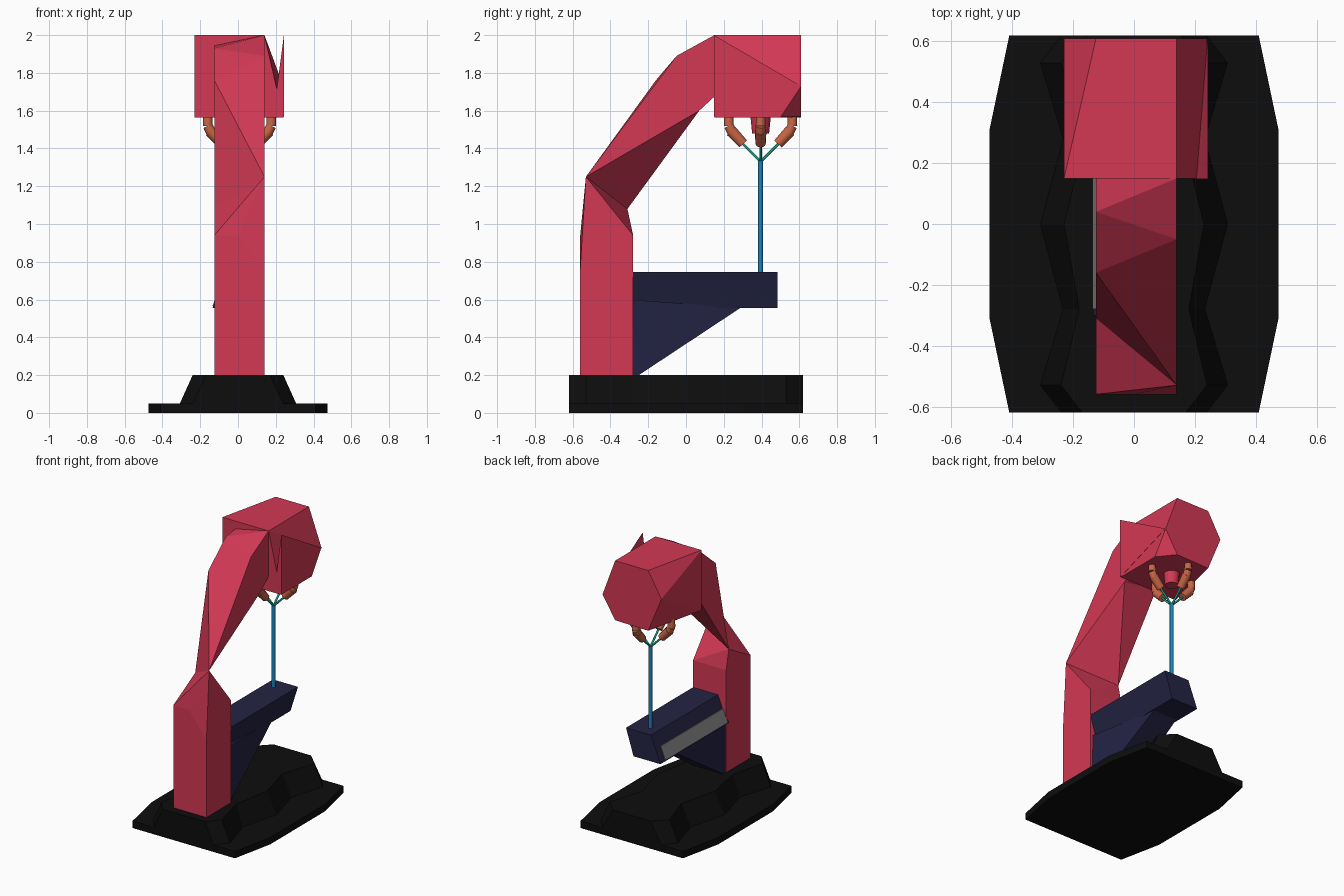
import bpy, bmesh, math
from mathutils import Vector

if "Cube" in bpy.data.objects:
    bpy.data.objects.remove(bpy.data.objects["Cube"])


def material(name, rgb):
    m = bpy.data.materials.new(name)
    m.diffuse_color = (*rgb, 1)
    m.use_nodes = True
    m.node_tree.nodes["Principled BSDF"].inputs["Base Color"].default_value = m.diffuse_color
    return m


RED = material("crimson", (0.65, 0.04, 0.09))
NAVY = material("navy", (0.017, 0.017, 0.058))
BLACK = material("black", (0.004, 0.004, 0.004))
ORANGE = material("orange", (0.58, 0.13, 0.06))
TEAL = material("teal", (0.01, 0.36, 0.26))
BLUE = material("blue", (0.01, 0.23, 0.50))
GREY = material("grey", (0.22, 0.22, 0.22))


def finish(bm, name, mat):
    bmesh.ops.recalc_face_normals(bm, faces=bm.faces[:])
    me = bpy.data.meshes.new(name)
    bm.to_mesh(me)
    bm.free()
    me.materials.append(mat)
    ob = bpy.data.objects.new(name, me)
    bpy.context.collection.objects.link(ob)
    return ob


def hull(name, points, mat):
    """Faceted solid wrapped around a few corner points."""
    bm = bmesh.new()
    vs = [bm.verts.new(p) for p in points]
    res = bmesh.ops.convex_hull(bm, input=vs)
    junk = {v for v in res["geom_interior"] + res["geom_unused"]
            if isinstance(v, bmesh.types.BMVert)}
    bmesh.ops.delete(bm, geom=list(junk), context='VERTS')
    return finish(bm, name, mat)


def rods(name, segments, mat, sides=10):
    """Round bars, each given as start, end, start radius, end radius."""
    bm = bmesh.new()
    for p, q, r1, r2 in segments:
        p, q = Vector(p), Vector(q)
        d = q - p
        new = bmesh.ops.create_cone(bm, cap_ends=True, segments=sides,
                                    radius1=r1, radius2=r2, depth=d.length)["verts"]
        rot = Vector((0, 0, 1)).rotation_difference(d)
        for v in new:
            v.co = rot @ v.co + (p + q) / 2
    ob = finish(bm, name, mat)
    for f in ob.data.polygons:
        f.use_smooth = len(f.vertices) == 4
    return ob


def loft(name, sections, mat):
    """Solid through matching cross-sections."""
    bm = bmesh.new()
    rows = [[bm.verts.new(p) for p in s] for s in sections]
    n = len(rows[0])
    for a, b in zip(rows, rows[1:]):
        for i in range(n):
            j = (i + 1) % n
            bm.faces.new((a[i], a[j], b[j], b[i]))
    bm.faces.new(rows[0])
    bm.faces.new(rows[-1][::-1])
    return finish(bm, name, mat)


# Base: flat eight-sided foot slab with a waisted raised body
foot = [(sx * x, sy * y) for sx in (-1, 1) for sy in (-1, 1)
        for x, y in ((0.41, 0.62), (0.475, 0.31))]
hull("base_foot", [(x, y, z) for x, y in foot for z in (0.0, 0.05)], BLACK)
stations = [(-0.62, 0.24, 0.17), (-0.53, 0.31, 0.24), (-0.28, 0.235, 0.18),
            (0, 0.31, 0.23), (0.28, 0.235, 0.16), (0.53, 0.31, 0.24), (0.62, 0.24, 0.15)]
loft("base_body", [[(-w, y, 0.045), (w, y, 0.045), (t, y, 0.2), (-t, y, 0.2)]
                   for y, w, t in stations], BLACK)

# Column and arm: faceted solids sharing their corner points
L, R = -0.125, 0.14
elbow, inner = (R, -0.53, 1.25), (L, -0.31, 1.08)
top_l, top_r = (L, -0.16, 1.76), (R, -0.05, 1.89)
low_l, low_r = (L, 0.08, 1.64), (R, 0.07, 1.60)
hull("column", [(x, y, 0.17) for x in (L, R) for y in (-0.56, -0.28)] +
     [(R, -0.56, 0.76), (L, -0.56, 0.94), (0, -0.56, 0.94), (R, -0.49, 0.94),
      (L, -0.28, 0.94), (R, -0.28, 0.94), elbow, inner], RED)
hull("arm", [elbow, inner, top_l, top_r, low_l, low_r], RED)
hull("neck", [top_l, top_r, low_l, low_r, (L, 0.04, 1.93), (R, 0.15, 2.0),
              (L, 0.2, 1.95), (L, 0.2, 1.72), (R, 0.2, 1.72)], RED)

# Head: faceted block with a raised side fin
hull("head", [(-0.23, 0.15, 2), (0.14, 0.15, 2), (-0.125, 0.61, 2), (0.14, 0.61, 2),
              (0.24, 0.61, 1.73), (-0.23, 0.61, 1.82), (0.14, 0.61, 1.57),
              (-0.125, 0.61, 1.565), (0.24, 0.15, 1.565), (-0.23, 0.15, 1.565),
              (0.24, 0.5, 1.565)], RED)
hull("head_side_fin", [(0.243, 0.148, 2), (0.243, 0.148, 1.565),
                       (0.243, 0.61, 1.73), (0.19, 0.148, 1.6)], RED)

# Stage: slanted bar on a tapering bracket, with a grey strip on its left face
bar = [(0.14, 0.745), (-0.06, 0.745), (-0.135, 0.555), (0.08, 0.555)]
loft("stage", [[(x, y, z) for x, z in bar] for y in (-0.3, 0.485)], NAVY)
hull("stage_bracket", [(x, y, z) for y, z in ((-0.3, 0.2), (-0.25, 0.2), (-0.3, 0.6), (0.29, 0.557))
                       for x in ((-0.12, 0.12) if y < 0 else (-0.12, 0.07))], NAVY)


def face_x(z):  # left face of the stage bar
    return -0.135 + 0.075 * (z - 0.555) / 0.19


hull("stage_strip", [(face_x(z) + dx, y, z) for z in (0.565, 0.655)
                     for y in (-0.28, 0.43) for dx in (-0.005, 0.003)], GREY)

# Nozzle, claws, thin beams and the central rod
CX, CY = 0.008, 0.395
rods("nozzle", [((CX, CY, 1.48), (CX, CY, 1.6), 0.045, 0.057)], RED, 12)
rods("central_rod", [((CX, CY, 0.74), (CX, CY, 1.34), 0.013, 0.013)], BLUE, 10)
claw = [(0.168, 1.60, 0.023), (0.168, 1.52, 0.026), (0.145, 1.475, 0.027)]
tips, beams = [], []
for k in range(4):
    c, s = round(math.cos(k * math.pi / 2)), round(math.sin(k * math.pi / 2))

    def at(r, z):
        return (CX + c * r, CY + s * r, z)

    for (r1, z1, w1), (r2, z2, w2) in zip(claw, claw[1:]):
        tips.append((at(r1, z1), at(r2, z2), w1, w2))
    tips.append((at(0.155, 1.492), at(0.092, 1.424), 0.031, 0.027))
    beams.append((at(0.1, 1.43), at(0, 1.33), 0.007, 0.007))
rods("claws", tips, ORANGE, 12)
rods("beams", beams, TEAL, 8)
